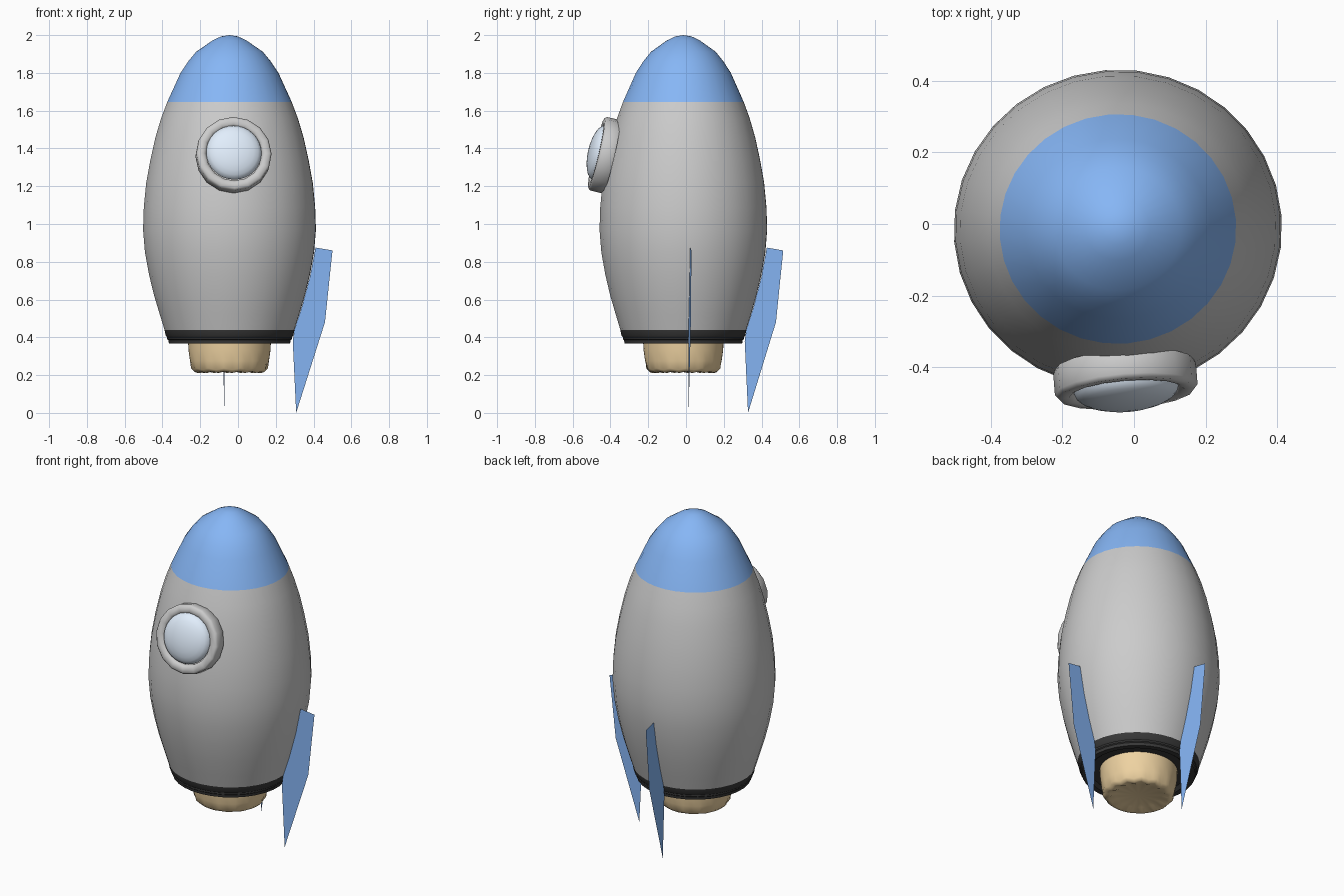
import bpy, bmesh
from math import sin, cos, pi, radians
from mathutils import Matrix, Vector

if "Cube" in bpy.data.objects:
    bpy.data.objects.remove(bpy.data.objects["Cube"])

# Shared placement: whole rocket is turned slightly about z and a touch narrower in y
PLACE = (Matrix.Translation((-0.045, -0.014, 0)) @ Matrix.Rotation(radians(4.5), 4, 'Z')
         @ Matrix.Diagonal((1, 0.97, 1, 1)))


def paint(name, rgb):
    m = bpy.data.materials.new(name)
    m.diffuse_color = (*rgb, 1)
    m.use_nodes = True
    m.node_tree.nodes["Principled BSDF"].inputs["Base Color"].default_value = m.diffuse_color
    return m


BLUE = paint("blue", (0.24, 0.47, 0.92))
BLACK = paint("black", (0.04, 0.04, 0.04))
GOLD = paint("gold", (0.86, 0.65, 0.36))
GLASS = paint("glass", (0.76, 0.86, 0.98))


def finish(name, bm, mat=None, matrix=Matrix(), smooth=None):
    bmesh.ops.transform(bm, matrix=PLACE @ matrix, verts=bm.verts)
    me = bpy.data.meshes.new(name)
    bm.to_mesh(me)
    bm.free()
    ob = bpy.data.objects.new(name, me)
    bpy.context.collection.objects.link(ob)
    if mat:
        me.materials.append(mat)
    if smooth:
        bpy.ops.object.select_all(action='DESELECT')
        bpy.context.view_layer.objects.active = ob
        ob.select_set(True)
        bpy.ops.object.shade_smooth_by_angle(angle=radians(smooth))
    return ob


def lathe(name, profile, sides, mat=None, matrix=Matrix(), smooth=35, ripple=None):
    """Revolve (radius, height) points about z; ripple(i, j, r, z) may adjust a point."""
    bm = bmesh.new()
    rings = []
    for i, (r, z) in enumerate(profile):
        if r == 0:
            rings.append([bm.verts.new((0, 0, z))] * sides)
            continue
        ring = []
        for j in range(sides):
            rr, zz = ripple(i, j, r, z) if ripple else (r, z)
            a = 2 * pi * j / sides
            ring.append(bm.verts.new((rr * cos(a), rr * sin(a), zz)))
        rings.append(ring)
    for lo, hi in zip(rings, rings[1:]):
        for j in range(sides):
            k = (j + 1) % sides
            loop = list(dict.fromkeys((lo[j], lo[k], hi[k], hi[j])))
            if len(loop) > 2:
                bm.faces.new(loop)
    bmesh.ops.recalc_face_normals(bm, faces=bm.faces)
    return finish(name, bm, mat, matrix, smooth)


# Hull and nose cone
lathe("hull", [(0.345, 0.44), (0.37, 0.52), (0.40, 0.62), (0.427, 0.73), (0.449, 0.85),
               (0.459, 0.97), (0.455, 1.09), (0.442, 1.22), (0.42, 1.34), (0.393, 1.46),
               (0.363, 1.56), (0.331, 1.645)], 32)
lathe("nose_cone", [(0.331, 1.645), (0.26, 1.80), (0.22, 1.86), (0.177, 1.912),
                    (0.09, 1.972), (0.045, 1.993), (0, 2.0)], 32, BLUE)

# Ridged base band, closed underneath
lathe("base_band", [(0.345, 0.44), (0.339, 0.41), (0.331, 0.40), (0.331, 0.39),
                    (0.325, 0.385), (0.322, 0.368), (0.29, 0.368), (0.27, 0.385), (0, 0.385)],
      32, BLACK)


# Engine nozzle with a scalloped lower rim
def scallop(i, j, r, z):
    wave = cos(j * pi / 2)
    if i in (3, 4, 5):
        return r + 0.006 * wave, z + 0.004 * wave
    return r, z


lathe("engine_nozzle", [(0.22, 0.385), (0.217, 0.33), (0.209, 0.275), (0.198, 0.232),
                        (0.184, 0.217), (0.165, 0.215), (0.13, 0.226), (0, 0.23)],
      56, GOLD, smooth=60, ripple=scallop)

# Porthole: frame and domed glass, facing the front and tilted up with the hull
window = Matrix.Translation((-0.012, -0.475, 1.375)) @ Matrix.Rotation(radians(76.5), 4, 'X')
lathe("window_frame", [(0.196, -0.085), (0.20, -0.075), (0.20, -0.012), (0.19, 0.0),
                       (0.162, 0.0), (0.147, -0.012), (0.145, -0.04)],
      16, matrix=window, smooth=60)
dome = [(0.147 * cos(t * pi / 12), -0.012 + 0.058 * sin(t * pi / 12)) for t in range(6)]
lathe("window_glass", dome + [(0, 0.046)], 32, GLASS, window @ Matrix.Translation((0, 0.006, 0)))

# Two thin fins, on the right side and the back, following the hull curve
INNER = [(0.457, 0.875), (0.427, 0.72), (0.387, 0.57), (0.345, 0.44), (0.336, 0.38)]
OUTER = [(0.547, 0.86), (0.531, 0.71), (0.517, 0.575), (0.507, 0.48), (0.475, 0.38)]
TIP = (0.354, 0.0)
for name, turn in (("right_fin", 0), ("back_fin", 90)):
    bm = bmesh.new()
    a, b = ([bm.verts.new((r, 0, z)) for r, z in side] for side in (INNER, OUTER))
    for i in range(len(a) - 1):
        bm.faces.new((a[i], a[i + 1], b[i + 1], b[i]))
    bm.faces.new((a[-1], bm.verts.new((TIP[0], 0, TIP[1])), b[-1]))
    finish(name, bm, BLUE, Matrix.Rotation(radians(turn), 4, 'Z'))
